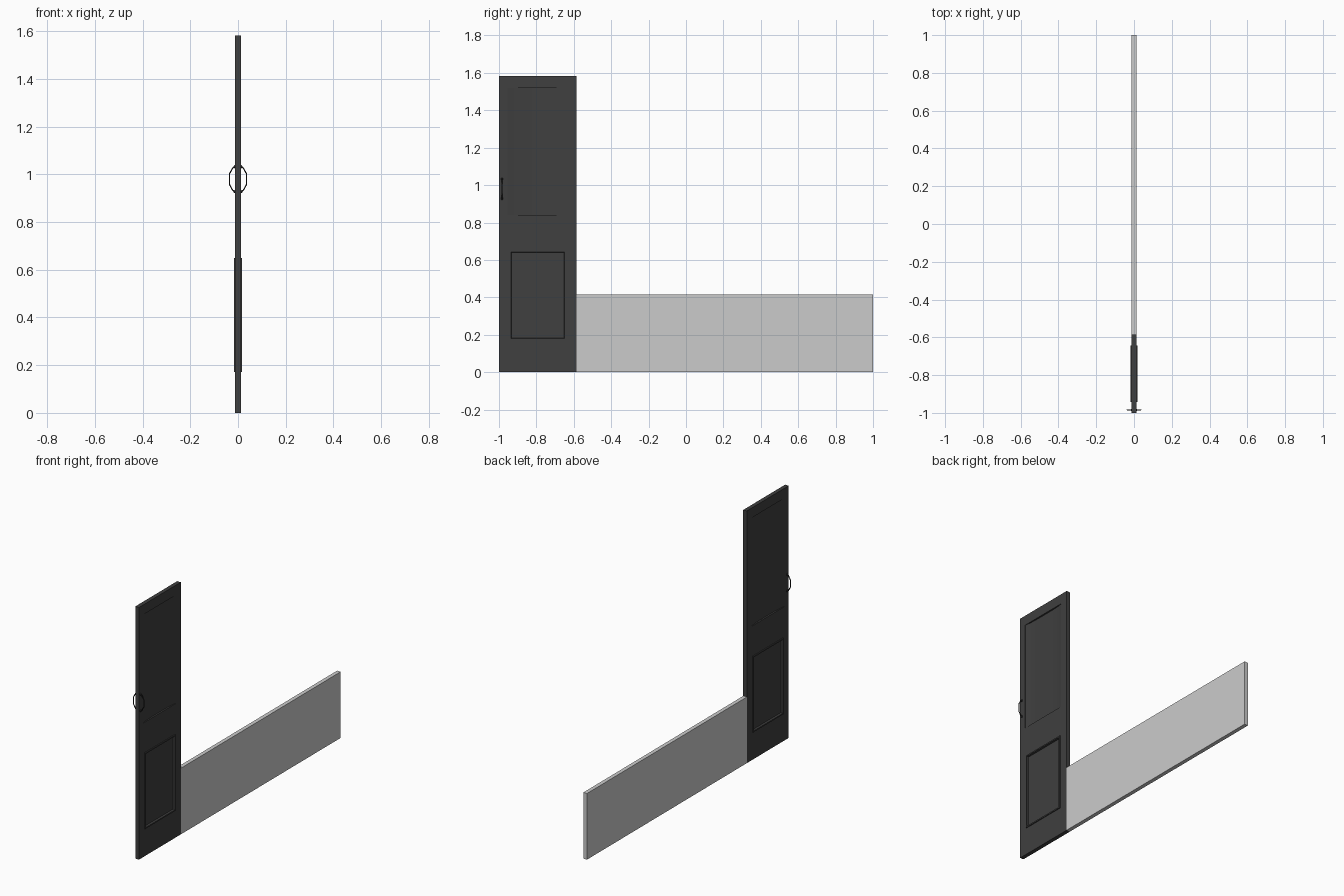
import bpy, bmesh
from math import radians
from mathutils import Vector

if "Cube" in bpy.data.objects:
    bpy.data.objects.remove(bpy.data.objects["Cube"])


def material(name, rgb):
    m = bpy.data.materials.new(name)
    m.use_nodes = True
    m.diffuse_color = (*rgb, 1)
    m.node_tree.nodes["Principled BSDF"].inputs["Base Color"].default_value = (*rgb, 1)
    return m


charcoal = material("charcoal", (0.05, 0.05, 0.05))
black = material("black_metal", (0.02, 0.02, 0.02))
grey = material("light_grey", (0.6, 0.6, 0.6))


def finish(name, bm, mat, smooth=None):
    mesh = bpy.data.meshes.new(name)
    bm.to_mesh(mesh)
    bm.free()
    ob = bpy.data.objects.new(name, mesh)
    bpy.context.collection.objects.link(ob)
    mesh.materials.append(mat)
    if smooth:
        bpy.ops.object.select_all(action='DESELECT')
        ob.select_set(True)
        bpy.context.view_layer.objects.active = ob
        bpy.ops.object.shade_smooth_by_angle(angle=radians(smooth))
    return ob


def box(lo, hi):
    bm = bmesh.new()
    bmesh.ops.create_cube(bm, size=1)
    lo, hi = Vector(lo), Vector(hi)
    for v in bm.verts:
        v.co = (lo + hi) / 2 + v.co * (hi - lo)
    return bm


T = 0.0125           # half thickness of door and wall
SPLIT = -0.585       # hinge line between door and wall
WINDOW = (-0.955, -0.635, 0.84, 1.52)
PANEL = (-0.943, -0.642, 0.172, 0.65)

# Low wall, its faces turned inward
bm = box((-T, SPLIT, 0), (T, 1, 0.415))
bmesh.ops.reverse_faces(bm, faces=bm.faces[:])
finish("low_wall", bm, grey)

# Door slab, cut around the window and the lower panel
bm = box((-T, -1, 0), (T, SPLIT, 1.582))
for y0, y1, z0, z1 in (WINDOW, PANEL):
    for co, no in (((0, y0, 0), (0, 1, 0)), ((0, y1, 0), (0, 1, 0)),
                   ((0, 0, z0), (0, 0, 1)), ((0, 0, z1), (0, 0, 1))):
        bmesh.ops.bisect_plane(bm, geom=bm.verts[:] + bm.edges[:] + bm.faces[:],
                               plane_co=co, plane_no=no)


def side_faces(area):
    y0, y1, z0, z1 = area
    return [f for f in bm.faces if abs(f.normal.x) > 0.9
            and y0 < f.calc_center_median().y < y1
            and z0 < f.calc_center_median().z < z1]


def inset(area, *steps):
    for sign in (-1, 1):
        faces = [f for f in side_faces(area) if f.normal.x * sign > 0]
        for thickness, depth in steps:
            bmesh.ops.inset_region(bm, faces=faces, thickness=thickness, depth=depth,
                                   use_even_offset=True, use_boundary=True)


inset(WINDOW, (0.0005, -0.01))
# Raised moulding around a sunken field
inset(PANEL, (0.0005, 0.005), (0.008, 0), (0.002, -0.012))
finish("door", bm, charcoal)

# Hollow curved panes in the window, one per side
y0, y1, z0, z1 = WINDOW
for sign, side in ((1, "left"), (-1, "right")):
    bm = bmesh.new()
    rows = []
    n = 16
    for i in range(n + 1):
        t = 2 * i / n - 1
        x = sign * (0.003 + 0.008 * t ** 4)
        y = (y0 + y1) / 2 + t * (y1 - y0) / 2
        rows.append([bm.verts.new((x, y, z)) for z in (z0, z1)])
    for a, b in zip(rows, rows[1:]):
        quad = (a[0], b[0], b[1], a[1])
        bm.faces.new(quad if sign > 0 else quad[::-1])
    finish("window_pane_" + side, bm, charcoal, 40)

# Bow handles with round feet, one per side
HY, HZ = -0.984, 0.98
for sign, side in ((1, "left"), (-1, "right")):
    curve = bpy.data.curves.new("handle_" + side, 'CURVE')
    curve.dimensions = '3D'
    curve.bevel_depth = 0.003
    curve.bevel_resolution = 1
    curve.use_fill_caps = True
    path = [(0.012, -0.052), (0.022, -0.047), (0.036, -0.022),
            (0.036, 0.022), (0.022, 0.047), (0.012, 0.052)]
    spline = curve.splines.new('POLY')
    spline.points.add(len(path) - 1)
    for p, (x, z) in zip(spline.points, path):
        p.co = (sign * x, HY, HZ + z, 1)
    ob = bpy.data.objects.new("handle_" + side, curve)
    curve.materials.append(black)
    bpy.context.collection.objects.link(ob)

for dz, level in ((-0.052, "lower"), (0.052, "upper")):
    bm = bmesh.new()
    bmesh.ops.create_uvsphere(bm, u_segments=12, v_segments=8, radius=1)
    for v in bm.verts:
        v.co = Vector((v.co.x * 0.019, HY + v.co.y * 0.009, HZ + dz + v.co.z * 0.01))
    finish("handle_foot_" + level, bm, black, 40)
